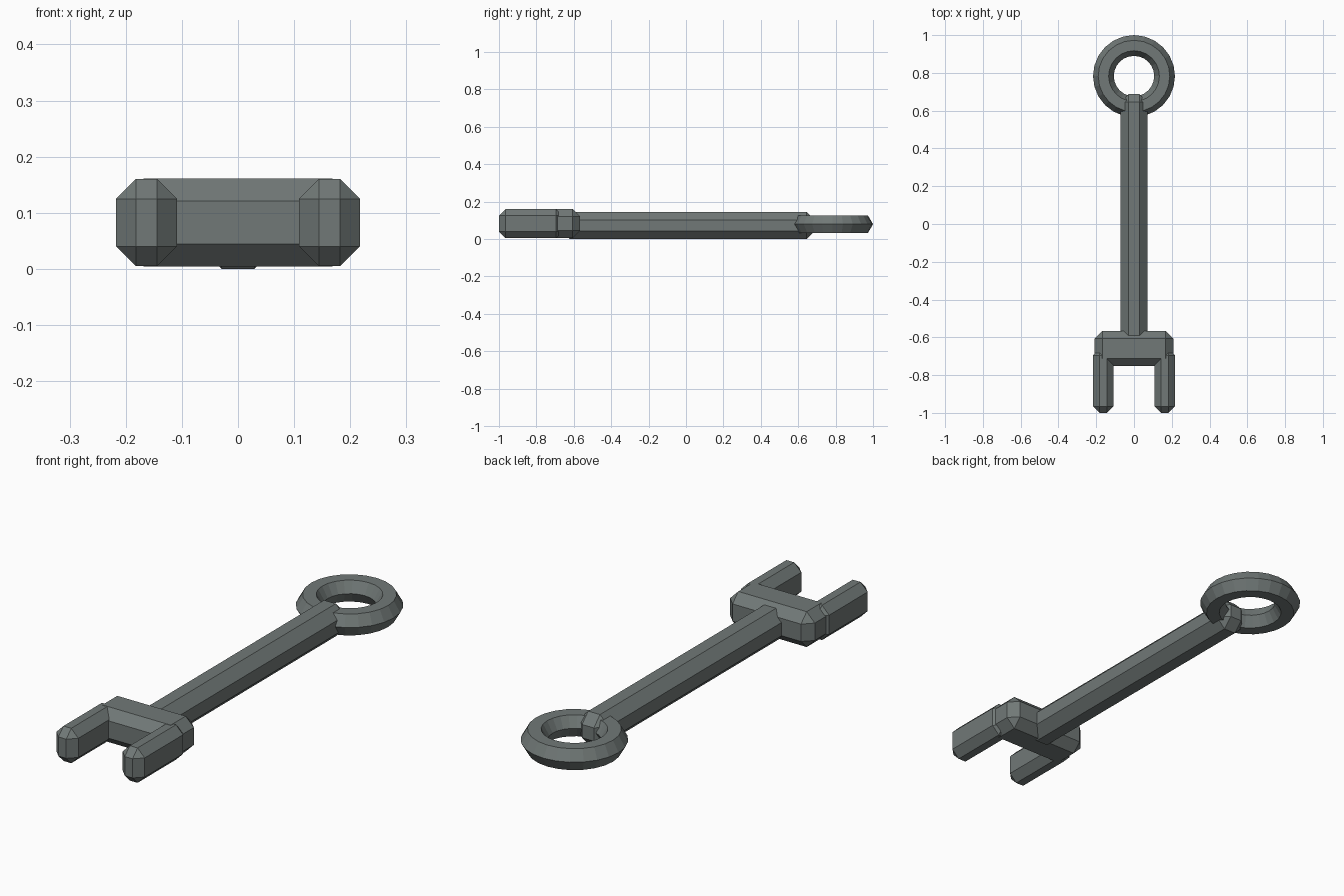
import bpy
import bmesh
from mathutils import Vector

if "Cube" in bpy.data.objects:
    bpy.data.objects.remove(bpy.data.objects["Cube"])

# Dark grey-green steel
steel = bpy.data.materials.new("dark_steel")
steel.diffuse_color = (0.165, 0.19, 0.185, 1)
steel.use_nodes = True
steel.node_tree.nodes["Principled BSDF"].inputs["Base Color"].default_value = steel.diffuse_color


def chamfered_bar(name, lo, hi, chamfer):
    """Box between two corners with all edges chamfered flat."""
    lo, hi = Vector(lo), Vector(hi)
    bm = bmesh.new()
    bmesh.ops.create_cube(bm, size=1)
    bmesh.ops.scale(bm, vec=hi - lo, verts=bm.verts)
    bmesh.ops.bevel(bm, geom=bm.edges[:], offset=chamfer, segments=1,
                    affect='EDGES', profile=0.5)
    mesh = bpy.data.meshes.new(name)
    bm.to_mesh(mesh)
    bm.free()
    mesh.materials.append(steel)
    obj = bpy.data.objects.new(name, mesh)
    obj.location = (lo + hi) / 2
    bpy.context.collection.objects.link(obj)
    return obj


# Octagonal handle, its end poking slightly into the ring
chamfered_bar("handle", (-0.072, -0.665, 0.0), (0.072, 0.688, 0.145), 0.043)

# Cross block of the open jaw
chamfered_bar("jaw_block", (-0.208, -0.752, 0.004), (0.208, -0.567, 0.161), 0.04)

# Two prongs of the open jaw
for side, x in (("left", -0.163), ("right", 0.163)):
    chamfered_bar(f"jaw_prong_{side}", (x - 0.054, -1.0, 0.005),
                  (x + 0.054, -0.66, 0.16), 0.035)

# Ring end with a hexagonal cross-section
bpy.ops.mesh.primitive_torus_add(major_segments=24, minor_segments=6,
                                 major_radius=0.162, minor_radius=0.055,
                                 location=(0, 0.783, 0.079))
ring = bpy.context.object
ring.name = "ring_end"
ring.data.materials.append(steel)
